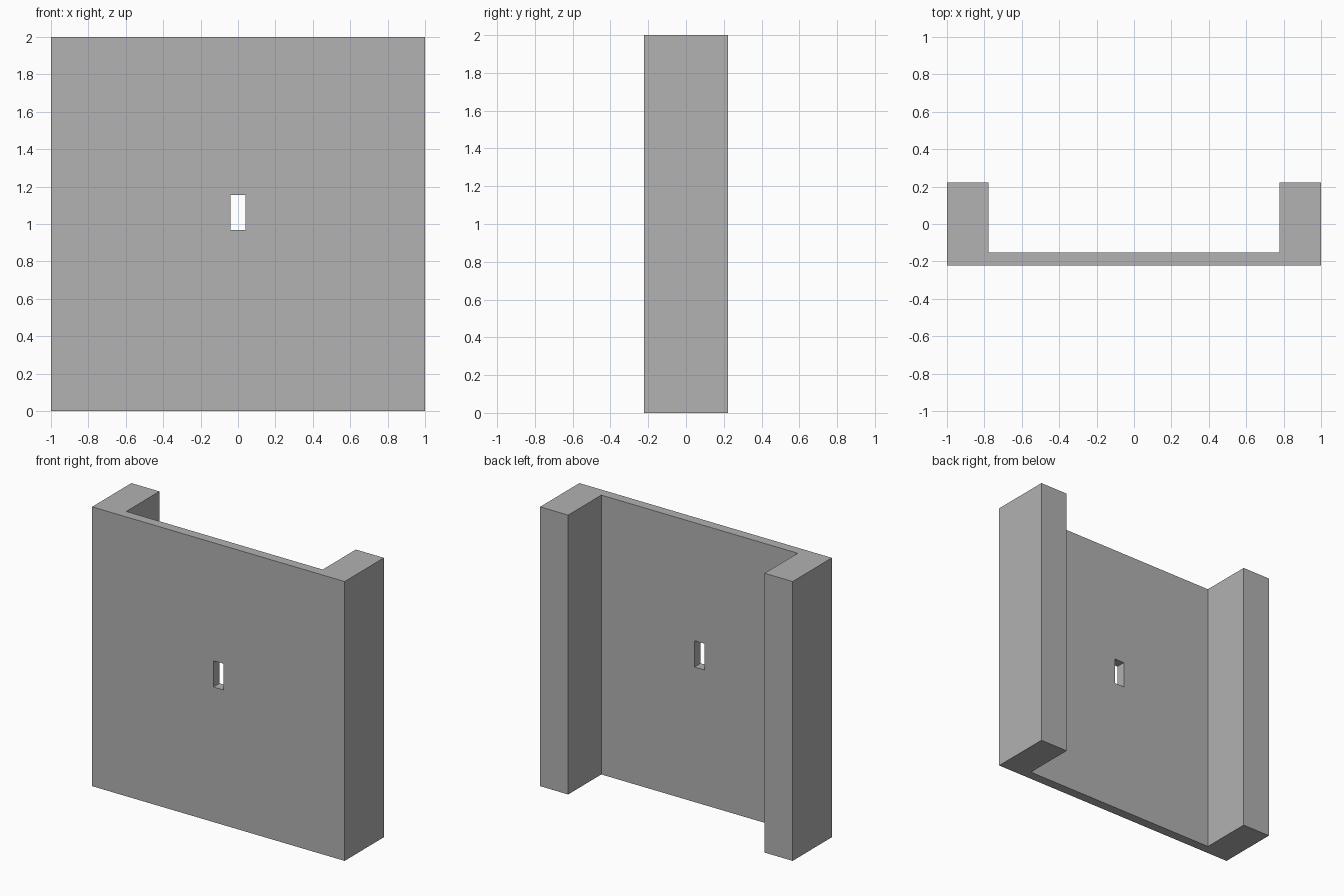
import bpy
import bmesh

cube = bpy.data.objects.get("Cube")
if cube:
    bpy.data.objects.remove(cube, do_unlink=True)

HALF_W, HALF_D, HEIGHT = 1.0, 0.222, 2.0
PILLAR_X, PANEL_Y = 0.778, -0.153   # inner faces of the pillars and the panel
SLOT_X, SLOT_LOW, SLOT_HIGH = 0.039, 0.967, 1.155

grey = bpy.data.materials.new("plain grey")
grey.use_nodes = True
colour = (0.445, 0.445, 0.445, 1)
grey.diffuse_color = colour
grey.node_tree.nodes["Principled BSDF"].inputs["Base Color"].default_value = colour


def extrude_profile(name, outline, bottom, top):
    """Make a flat-shaded solid by raising an outline from bottom to top."""
    bm = bmesh.new()
    face = bm.faces.new([bm.verts.new((x, y, bottom)) for x, y in outline])
    raised = bmesh.ops.extrude_face_region(bm, geom=[face])["geom"]
    verts = [g for g in raised if isinstance(g, bmesh.types.BMVert)]
    bmesh.ops.translate(bm, verts=verts, vec=(0, 0, top - bottom))
    bmesh.ops.recalc_face_normals(bm, faces=bm.faces)
    mesh = bpy.data.meshes.new(name)
    bm.to_mesh(mesh)
    bm.free()
    mesh.materials.append(grey)
    obj = bpy.data.objects.new(name, mesh)
    bpy.context.collection.objects.link(obj)
    return obj


# Front panel with a pillar at each end, as one U-shaped profile
right_half = [(HALF_W, -HALF_D), (HALF_W, HALF_D),
              (PILLAR_X, HALF_D), (PILLAR_X, PANEL_Y)]
outline = right_half + [(-x, y) for x, y in reversed(right_half)]
wall = extrude_profile("wall_panel", outline, 0, HEIGHT)

# Slot through the middle of the panel
slot = [(-SLOT_X, -HALF_D - 0.1), (SLOT_X, -HALF_D - 0.1),
        (SLOT_X, PANEL_Y + 0.1), (-SLOT_X, PANEL_Y + 0.1)]
cutter = extrude_profile("slot_cutter", slot, SLOT_LOW, SLOT_HIGH)
cutter.hide_render = True
cut = wall.modifiers.new("slot", 'BOOLEAN')
cut.operation = 'DIFFERENCE'
cut.solver = 'EXACT'
cut.object = cutter
bpy.context.view_layer.objects.active = wall
bpy.ops.object.modifier_apply(modifier=cut.name)
bpy.data.objects.remove(cutter, do_unlink=True)
